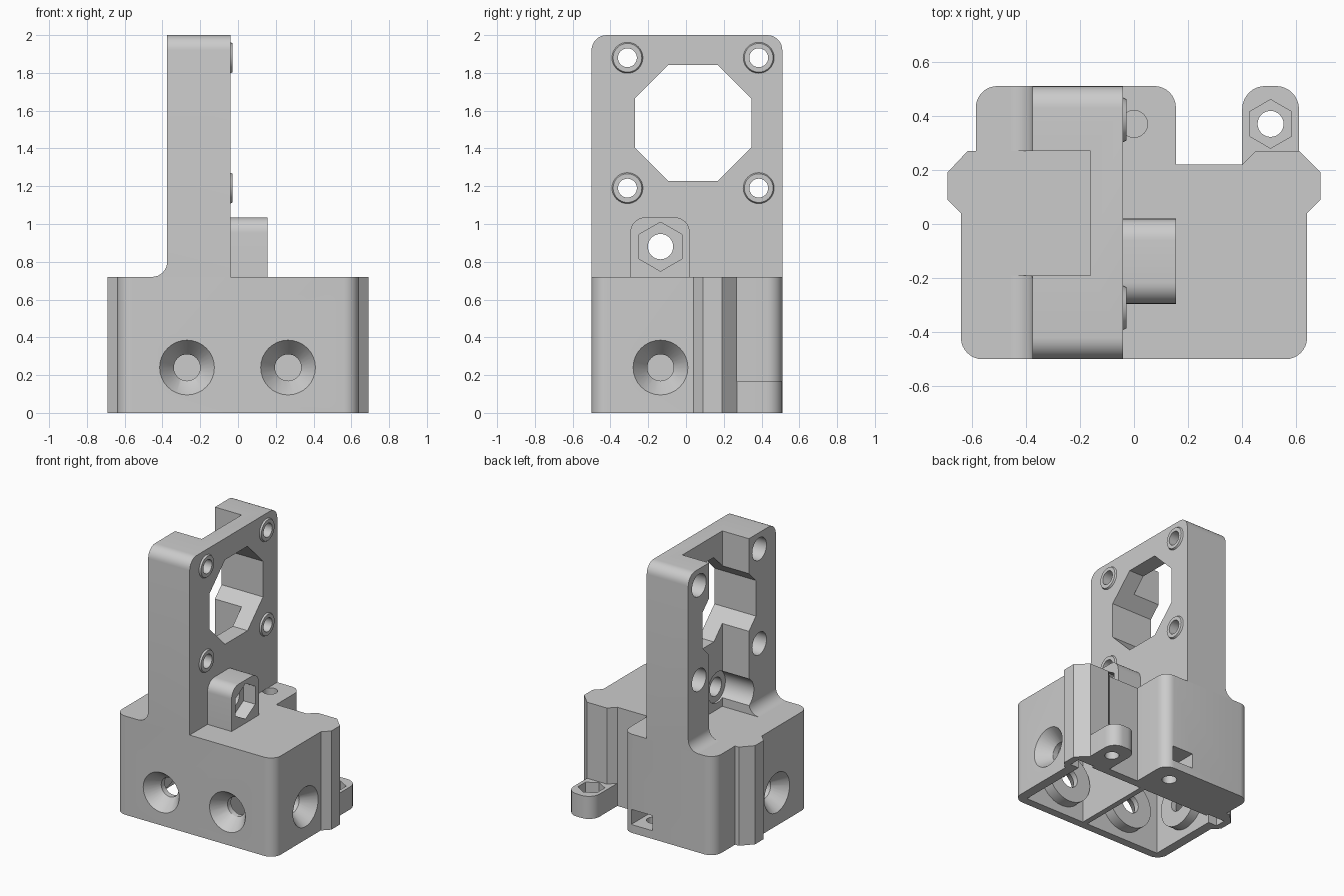
import bpy, bmesh, math
from mathutils import Matrix, Vector

if "Cube" in bpy.data.objects:
    bpy.data.objects.remove(bpy.data.objects["Cube"])

plastic = bpy.data.materials.new("light_grey_plastic")
plastic.use_nodes = True
GREY = (0.6, 0.6, 0.6, 1)
plastic.diffuse_color = GREY
plastic.node_tree.nodes["Principled BSDF"].inputs["Base Color"].default_value = GREY


def add_mesh(name, bm):
    bmesh.ops.recalc_face_normals(bm, faces=bm.faces)
    me = bpy.data.meshes.new(name)
    bm.to_mesh(me)
    bm.free()
    ob = bpy.data.objects.new(name, me)
    me.materials.append(plastic)
    bpy.context.collection.objects.link(ob)
    return ob


def rounded(points, steps=8):
    """Outline whose points may carry a corner radius as third value."""
    out = []
    for i, p in enumerate(points):
        c = Vector(p[:2])
        if len(p) < 3:
            out.append(c)
            continue
        a = (Vector(points[i - 1][:2]) - c).normalized()
        b = (Vector(points[(i + 1) % len(points)][:2]) - c).normalized()
        for k in range(steps + 1):
            t = k / steps * math.pi / 2
            out.append(c + p[2] * (a * (1 - math.sin(t)) + b * (1 - math.cos(t))))
    return out


def prism(name, outline, axis, lo, hi):
    """Extrude an outline along an axis; the outline uses the other two axes in order."""
    def place(p, d):
        v = [p[0], p[1]]
        v.insert("xyz".index(axis), d)
        return v
    bm = bmesh.new()
    low = [bm.verts.new(place(p, lo)) for p in outline]
    high = [bm.verts.new(place(p, hi)) for p in outline]
    bm.faces.new(low)
    bm.faces.new(high)
    n = len(low)
    for i in range(n):
        j = (i + 1) % n
        bm.faces.new((low[i], low[j], high[j], high[i]))
    return add_mesh(name, bm)


def box(name, x0, x1, y0, y1, z0, z1):
    return prism(name, [(x0, y0), (x1, y0), (x1, y1), (x0, y1)], "z", z0, z1)


def cone(name, start, end, r0, r1, sides=32, turn=0):
    a, b = Vector(start), Vector(end)
    bm = bmesh.new()
    rot = (b - a).to_track_quat("Z", "Y").to_matrix().to_4x4()
    bmesh.ops.create_cone(bm, cap_ends=True, segments=sides, radius1=r0, radius2=r1,
                          depth=(b - a).length,
                          matrix=Matrix.Translation((a + b) / 2) @ rot @ Matrix.Rotation(turn, 4, "Z"))
    return add_mesh(name, bm)


def hexagon(cx, cy, r):
    return [(cx + r * math.sin(k * math.pi / 3), cy + r * math.cos(k * math.pi / 3)) for k in range(6)]


def combine(target, tool, op="DIFFERENCE"):
    m = target.modifiers.new(op.lower(), "BOOLEAN")
    m.operation, m.object, m.solver = op, tool, "EXACT"
    dg = bpy.context.evaluated_depsgraph_get()
    me = bpy.data.meshes.new_from_object(target.evaluated_get(dg))
    target.modifiers.clear()
    target.data = me
    bpy.data.objects.remove(tool)


TOP = 0.72

# Lower housing with side flanges and rear block
outline = [(-0.64, -0.5, 0.08), (0.64, -0.5, 0.08), (0.64, 0.04), (0.69, 0.09), (0.69, 0.19),
           (0.61, 0.27), (0.45, 0.27), (0.40, 0.22), (0.155, 0.22), (0.155, 0.51, 0.08),
           (-0.585, 0.51, 0.08), (-0.585, 0.27), (-0.615, 0.27), (-0.69, 0.19),
           (-0.69, 0.09), (-0.64, 0.04)]
housing = prism("lower_housing", rounded(outline), "z", 0, TOP)

# Open underside on both sides of a thin dividing wall
for x0, x1 in ((-0.57, 0.04), (0.08, 0.57)):
    combine(housing, box("cavity", x0, x1, -0.44, 0.16, -0.1, 0.55))
for s in (-1, 1):
    combine(housing, box("flange_slot", min(s * 0.5, s * 0.64), max(s * 0.5, s * 0.64), 0.1, 0.18, -0.1, 0.5))

# Countersunk screw holes with bosses inside: mouth position and inward direction
SCREW_Z = 0.24
screws = [((-0.27, -0.5), (0, 1)), ((0.265, -0.5), (0, 1)),
          ((0.64, -0.135), (-1, 0)), ((-0.64, -0.135), (1, 0))]
for (x, y), (dx, dy) in screws:
    def at(d):
        return (x + dx * d, y + dy * d, SCREW_Z)
    combine(housing, cone("boss", at(0.03), at(0.14), 0.18, 0.18), "UNION")
for (x, y), (dx, dy) in screws:
    def at(d):
        return (x + dx * d, y + dy * d, SCREW_Z)
    slope = 0.075 / 0.1
    combine(housing, cone("sink", at(-0.02), at(0.1), 0.145 + slope * 0.02, 0.07))
    combine(housing, cone("bore", at(0.09), at(0.2), 0.07, 0.07))

# Rear bolt hole and its nut slot
combine(housing, box("nut_slot", -0.085, 0.085, 0.29, 0.6, 0.06, 0.17))
combine(housing, cone("bolt_low", (0, 0.37, -0.1), (0, 0.37, 0.1), 0.05, 0.05))
combine(housing, cone("bolt_high", (0, 0.37, 0.19), (0, 0.37, 0.8), 0.05, 0.05))

# Rear lug with hexagonal nut recess
lug = prism("rear_lug", rounded([(0.40, 0.22), (0.61, 0.22), (0.61, 0.51, 0.085), (0.40, 0.51, 0.085)]),
            "z", 0, 0.165)
combine(lug, prism("hex", hexagon(0.505, 0.37, 0.09), "z", 0.08, 0.3))
combine(lug, cone("hole", (0.505, 0.37, -0.1), (0.505, 0.37, 0.3), 0.048, 0.048))

# Upright plate with fillet at its foot
X0, X1 = -0.375, -0.04
upright = prism("upright_plate", rounded([(-0.5, TOP), (0.51, TOP), (0.51, 2, 0.08), (-0.5, 2, 0.08)]),
                "x", X0, X1)
foot = rounded([(X0 + 0.02, TOP), (X0 + 0.02, TOP + 0.08), (X0, TOP + 0.08), (X0, TOP, 0.08), (X0 - 0.08, TOP)])
combine(upright, prism("fillet", foot[:-1], "y", -0.5, 0.51), "UNION")

# Raised rings, channel open at the top, and octagonal window
mounts = [(y, z) for y in (-0.31, 0.385) for z in (1.19, 1.88)]
for y, z in mounts:
    combine(upright, cone("ring", (X1 - 0.02, y, z), (X1 + 0.012, y, z), 0.092, 0.076), "UNION")
combine(upright, box("channel", -0.6, -0.16, -0.19, 0.27, 0.6, 2.1))
wy, wz, half, flat = 0.0375, 1.535, 0.308, 0.13
window = [(wy + sy * a, wz + sz * b) for sy, sz, a, b in (
    (1, 1, half, flat), (1, 1, flat, half), (-1, 1, flat, half), (-1, 1, half, flat),
    (-1, -1, half, flat), (-1, -1, flat, half), (1, -1, flat, half), (1, -1, half, flat))]
combine(upright, prism("window", window, "x", -0.6, 0.2))
for y, z in mounts:
    combine(upright, cone("hole", (-0.6, y, z), (0.1, y, z), 0.05, 0.05))
    combine(upright, cone("counterbore", (-0.6, y, z), (-0.2, y, z), 0.082, 0.082))

# Nut block on the plate, with one bore running through both
block = prism("nut_block", rounded([(-0.295, TOP), (0.02, TOP), (0.02, 1.035, 0.08), (-0.295, 1.035, 0.08)]),
              "x", X1, 0.155)
BY, BZ = -0.135, 0.88
combine(block, prism("hex", hexagon(BY, BZ, 0.13), "x", 0.06, 0.3))
combine(upright, cone("screw_head", (-0.6, BY, BZ), (-0.145, BY, BZ), 0.112, 0.112))
for part in (block, upright):
    combine(part, cone("bore", (-0.6, BY, BZ), (0.3, BY, BZ), 0.067, 0.067))

# Smooth the rounded surfaces, keep the edges sharp
bpy.ops.object.select_all(action="DESELECT")
for part in (housing, lug, upright, block):
    part.select_set(True)
bpy.context.view_layer.objects.active = housing
bpy.ops.object.shade_smooth_by_angle(angle=math.radians(30))
